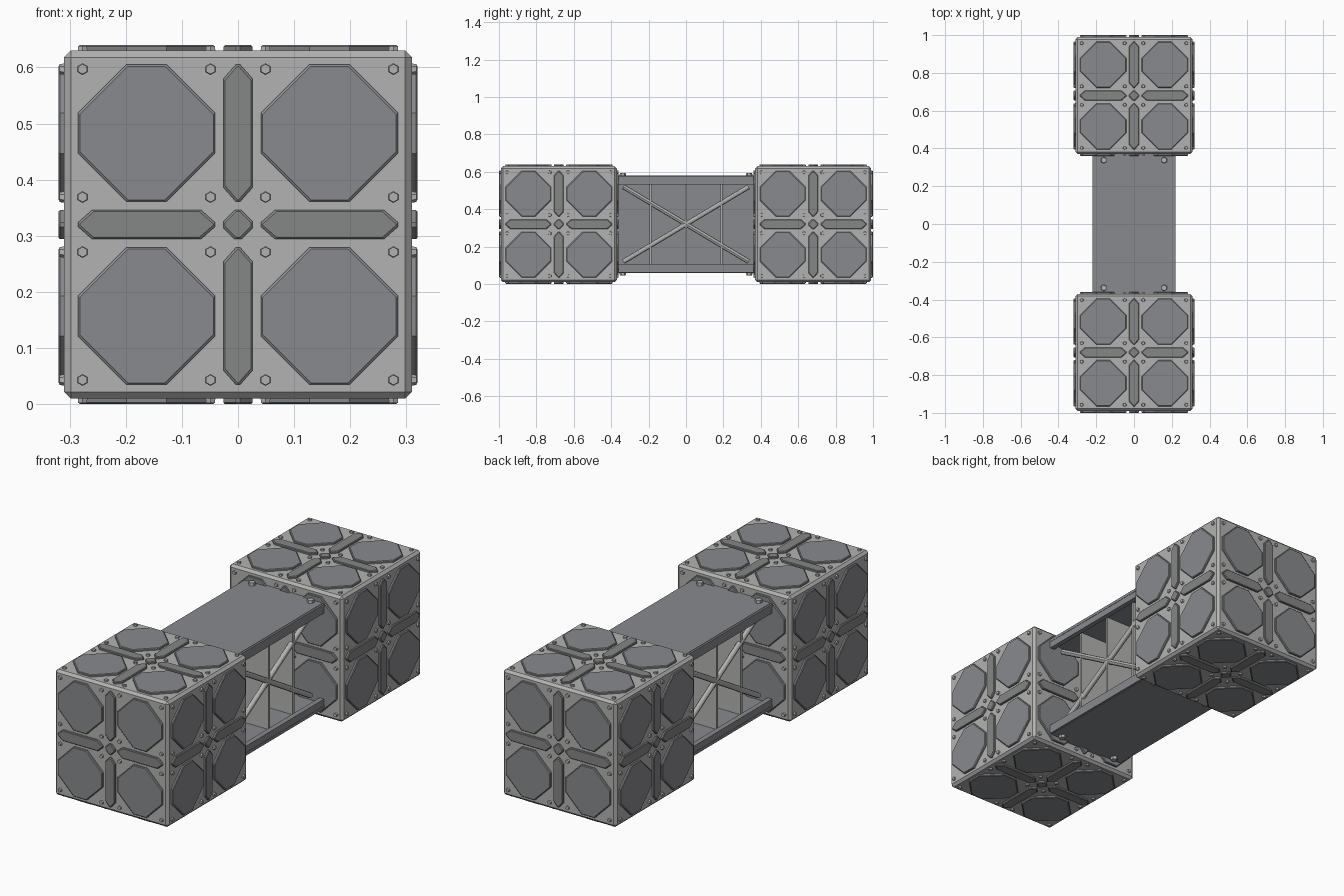
import bpy, bmesh, math
from mathutils import Matrix, Vector

if "Cube" in bpy.data.objects:
    bpy.data.objects.remove(bpy.data.objects["Cube"])


def material(name, rgb):
    m = bpy.data.materials.new(name)
    m.diffuse_color = (*rgb, 1)
    m.use_nodes = True
    m.node_tree.nodes["Principled BSDF"].inputs["Base Color"].default_value = m.diffuse_color
    return m


LIGHT = material("light frame grey", (0.45, 0.45, 0.445))
PANEL = material("blue grey panel", (0.25, 0.255, 0.27))
BAR = material("neutral grey bar", (0.235, 0.238, 0.24))
MID = 0.32       # height of the centre line
HALF = 0.31      # half size of an end block


def finish(name, bm, mat):
    bmesh.ops.recalc_face_normals(bm, faces=bm.faces)
    mesh = bpy.data.meshes.new(name)
    bm.to_mesh(mesh)
    bm.free()
    mesh.materials.append(mat)
    ob = bpy.data.objects.new(name, mesh)
    bpy.context.collection.objects.link(ob)
    return ob


def add_box(bm, center, size):
    bmesh.ops.create_cube(bm, size=1, matrix=Matrix.Translation(center) @ Matrix.Diagonal((*size, 1)))


def add_plate(bm, matrix, cx, cy, hx, hy, cut_x, cut_y, height, inset):
    """Raised eight-sided plate with a small sloped rim."""
    def ring(a, b, z):
        pts = [(a, b - cut_y), (a - cut_x, b), (cut_x - a, b), (-a, b - cut_y),
               (-a, cut_y - b), (cut_x - a, -b), (a - cut_x, -b), (a, cut_y - b)]
        return [bm.verts.new(matrix @ Vector((cx + x, cy + y, z))) for x, y in pts]
    rings = [ring(hx, hy, -0.004), ring(hx, hy, height - inset),
             ring(hx - inset, hy - inset, height)]
    bm.faces.new(rings[0])
    bm.faces.new(rings[-1])
    for lo, hi in zip(rings, rings[1:]):
        for i in range(8):
            j = (i + 1) % 8
            bm.faces.new((lo[i], lo[j], hi[j], hi[i]))


def add_bolt(bm, matrix, x, y, r, height):
    bmesh.ops.create_cone(bm, cap_ends=True, segments=6, radius1=r, radius2=r * 0.85,
                          depth=height + 0.004,
                          matrix=matrix @ Matrix.Translation((x, y, height / 2 - 0.002)))


# The six sides of a block, each with its local z pointing outward
SIDES = [Matrix.Rotation(i * math.pi / 2, 4, 'Z') @ Matrix.Rotation(math.pi / 2, 4, 'X') for i in range(4)]
SIDES += [Matrix.Identity(4), Matrix.Rotation(math.pi, 4, 'X')]


def end_block(label, y):
    place = Matrix.Translation((0, y, MID))
    # Chamfered body
    body = bmesh.new()
    bmesh.ops.create_cube(body, size=2 * HALF, matrix=place)
    bmesh.ops.bevel(body, geom=body.edges[:], offset=0.012, segments=1, affect='EDGES')
    finish(label + "_block_body", body, LIGHT)

    panels, bars, bolts = bmesh.new(), bmesh.new(), bmesh.new()
    for side in SIDES:
        m = place @ side @ Matrix.Translation((0, 0, HALF))
        # Panels with a bolt at each corner
        for sx in (-1, 1):
            for sy in (-1, 1):
                cx, cy = sx * 0.163, sy * 0.163
                add_plate(panels, m, cx, cy, 0.122, 0.122, 0.086, 0.086, 0.01, 0.003)
                for bx in (-0.114, 0.114):
                    for by in (-0.114, 0.114):
                        add_bolt(bolts, m, cx + bx, cy + by, 0.0105, 0.008)
        # Pointed cross bars and the centre stud
        for s in (-1, 1):
            add_plate(bars, m, s * 0.163, 0, 0.122, 0.026, 0.025, 0.022, 0.01, 0.003)
            add_plate(bars, m, 0, s * 0.163, 0.026, 0.122, 0.022, 0.025, 0.01, 0.003)
        add_plate(bars, m, 0, 0, 0.026, 0.026, 0.02, 0.02, 0.01, 0.003)
    finish(label + "_block_panels", panels, PANEL)
    finish(label + "_block_bars", bars, BAR)
    finish(label + "_block_bolts", bolts, LIGHT)


end_block("front", -0.68)
end_block("back", 0.68)

# Connecting beam: top and bottom decks with side lips
for label, s in (("top", 1), ("bottom", -1)):
    deck = bmesh.new()
    add_box(deck, (0, 0, MID + s * 0.2475), (0.42, 0.74, 0.025))
    for sx in (-1, 1):
        add_box(deck, (sx * 0.205, 0, MID + s * 0.232), (0.025, 0.74, 0.04))
        add_box(deck, (sx * 0.211, 0, MID + s * 0.251), (0.016, 0.74, 0.014))
    finish(label + "_deck", deck, PANEL)

    # Deck bolts
    bolts = bmesh.new()
    turn = Matrix.Identity(4) if s > 0 else Matrix.Rotation(math.pi, 4, 'X')
    m = Matrix.Translation((0, 0, MID + s * 0.26)) @ turn
    for x in (-0.16, 0.16):
        for y in (-0.338, 0.338):
            add_bolt(bolts, m, x, y, 0.018, 0.014)
    finish(label + "_deck_bolts", bolts, LIGHT)

# Central web
web = bmesh.new()
add_box(web, (0, 0, MID), (0.02, 0.74, 0.48))
finish("beam_web", web, PANEL)

# Cross ribs
ribs = bmesh.new()
for y in (-0.19, 0, 0.19):
    add_box(ribs, (0, y, MID), (0.34, 0.012, 0.48))
finish("beam_ribs", ribs, LIGHT)

# Diagonal brace rods
rods = bmesh.new()
for sx in (-1, 1):
    for sz in (-1, 1):
        a = Vector((sx * 0.16, -0.335, MID - sz * 0.20))
        b = Vector((sx * 0.16, 0.335, MID + sz * 0.20))
        d = b - a
        turn = d.to_track_quat('Z', 'Y').to_matrix().to_4x4()
        bmesh.ops.create_cone(rods, cap_ends=True, segments=12, radius1=0.013, radius2=0.013,
                              depth=d.length, matrix=Matrix.Translation((a + b) / 2) @ turn)
rods_ob = finish("brace_rods", rods, LIGHT)
bpy.context.view_layer.objects.active = rods_ob
rods_ob.select_set(True)
bpy.ops.object.shade_smooth_by_angle()
